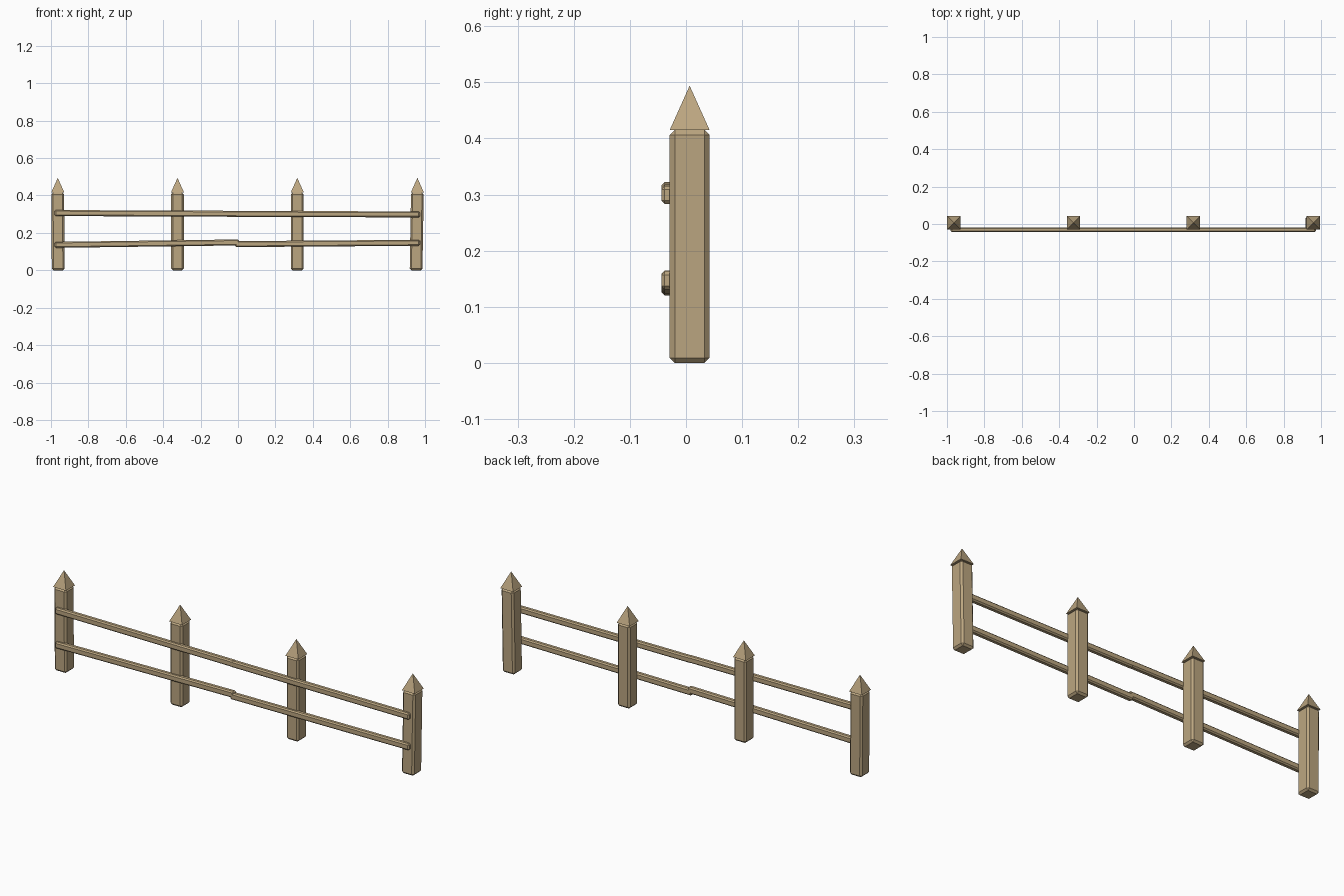
import bpy, bmesh, math
from mathutils import Matrix, Vector

if "Cube" in bpy.data.objects:
    bpy.data.objects.remove(bpy.data.objects["Cube"])

wood = bpy.data.materials.new("tan wood")
wood.diffuse_color = (0.50, 0.38, 0.217, 1)
wood.use_nodes = True
wood.node_tree.nodes["Principled BSDF"].inputs["Base Color"].default_value = wood.diffuse_color


def make_object(name, bm):
    bmesh.ops.recalc_face_normals(bm, faces=bm.faces)
    mesh = bpy.data.meshes.new(name)
    bm.to_mesh(mesh)
    bm.free()
    mesh.materials.append(wood)
    obj = bpy.data.objects.new(name, mesh)
    bpy.context.collection.objects.link(obj)
    return obj


def chamfered_box(size, bevel):
    bm = bmesh.new()
    bmesh.ops.create_cube(bm, size=1)
    bmesh.ops.scale(bm, vec=size, verts=bm.verts)
    bmesh.ops.bevel(bm, geom=bm.edges[:], offset=bevel, segments=1, affect='EDGES')
    return bm


POST_Y = 0.0065
POST_H = 0.415


# Posts: chamfered beams, very slightly leaning (lean = bottom shift in x)
def post(i, x, lean):
    bm = chamfered_box((0.068, 0.071, POST_H), 0.009)
    bmesh.ops.translate(bm, vec=(0, 0, POST_H / 2), verts=bm.verts)
    for v in bm.verts:
        v.co.x += lean * (1 - v.co.z / POST_H)
    make_object(f"post_{i}", bm).location = (x, POST_Y, 0)


# Caps: four-sided pyramids
def cap(i, x):
    bm = bmesh.new()
    bmesh.ops.create_cone(bm, cap_ends=True, segments=4, radius1=0.0355 * math.sqrt(2),
                          radius2=0, depth=0.079,
                          matrix=Matrix.Rotation(math.pi / 4, 4, 'Z'))
    bmesh.ops.remove_doubles(bm, verts=bm.verts, dist=0.0001)
    make_object(f"post_cap_{i}", bm).location = (x, POST_Y, POST_H + 0.0395)


for i, (x, lean) in enumerate([(-0.9635, 0.002), (-0.3235, 0), (0.317, 0), (0.959, -0.007)]):
    post(i + 1, x, lean)
    cap(i + 1, x)


# Rails: two slightly sloping halves at each height
def rail(name, x0, z0, x1, z1):
    d = Vector((x1 - x0, 0, z1 - z0))
    bm = chamfered_box((d.length, 0.026, 0.032), 0.006)
    obj = make_object(name, bm)
    obj.location = ((x0 + x1) / 2, -0.031, (z0 + z1) / 2)
    obj.rotation_euler.y = -math.atan2(d.z, d.x)


rail("upper_rail_left", -0.98, 0.306, 0.005, 0.302)
rail("upper_rail_right", -0.015, 0.301, 0.972, 0.299)
rail("lower_rail_left", -0.98, 0.136, 0.005, 0.149)
rail("lower_rail_right", -0.015, 0.140, 0.972, 0.147)
